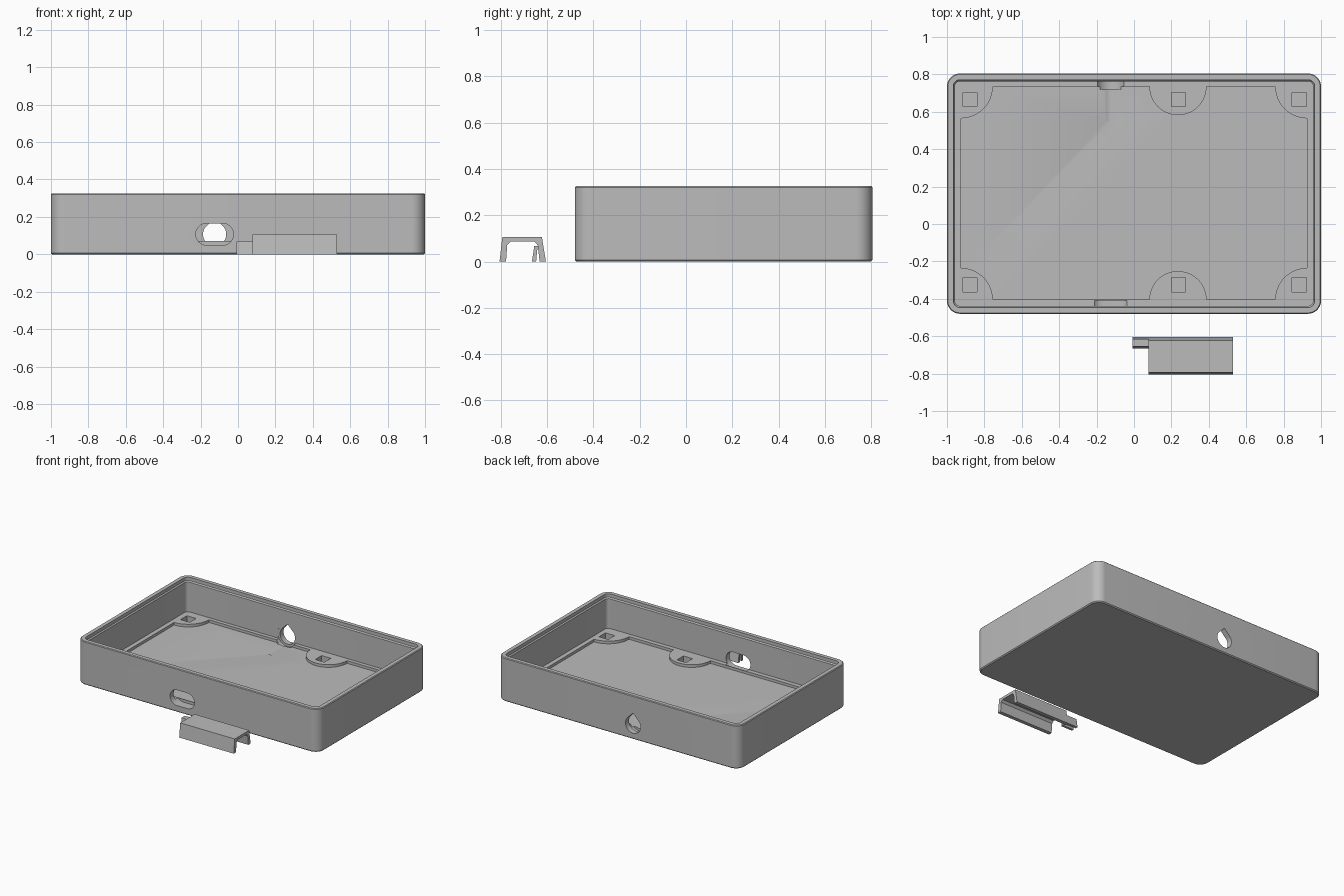
import bpy, bmesh
from math import sin, cos, pi, radians
from mathutils import Vector

if "Cube" in bpy.data.objects:
    bpy.data.objects.remove(bpy.data.objects["Cube"])

grey = bpy.data.materials.new("plain grey")
grey.use_nodes = True
grey.diffuse_color = (0.5, 0.5, 0.5, 1)
grey.node_tree.nodes["Principled BSDF"].inputs["Base Color"].default_value = (0.5, 0.5, 0.5, 1)

MID_Y, HALF_Y = 0.1625, 0.6425      # tray centre and half depth
TOP, LEDGE, FLOOR = 0.325, 0.07, 0.05
HOLE_X, HOLE_Z = -0.125, 0.107


def finish(name, bm):
    bmesh.ops.recalc_face_normals(bm, faces=bm.faces)
    mesh = bpy.data.meshes.new(name)
    bm.to_mesh(mesh)
    bm.free()
    mesh.materials.append(grey)
    ob = bpy.data.objects.new(name, mesh)
    bpy.context.collection.objects.link(ob)
    return ob


def loft(name, rings):
    """Skin a stack of equal point rings and cap both ends."""
    bm = bmesh.new()
    loops = [[bm.verts.new(p) for p in ring] for ring in rings]
    n = len(loops[0])
    for a, b in zip(loops, loops[1:]):
        for i in range(n):
            j = (i + 1) % n
            bm.faces.new((a[i], a[j], b[j], b[i]))
    bm.faces.new(loops[0])
    bm.faces.new(loops[-1])
    return finish(name, bm)


def prism(name, outline, axis, start, end):
    """Extrude a 2D outline along the given axis."""
    def place(p, t):
        v = list(p)
        v.insert("xyz".index(axis), t)
        return Vector(v)
    return loft(name, [[place(p, t) for p in outline] for t in (start, end)])


def arc(cx, cy, r, a0, a1, steps=16):
    angles = [radians(a0 + (a1 - a0) * i / steps) for i in range(steps + 1)]
    return [(cx + r * cos(a), cy + r * sin(a)) for a in angles]


def rounded_ring(inset, radius, z):
    hx, hy = 1 - inset - radius, HALF_Y - inset - radius
    pts = []
    for k, (sx, sy) in enumerate(((1, 1), (-1, 1), (-1, -1), (1, -1))):
        pts += arc(sx * hx, MID_Y + sy * hy, radius, 90 * k, 90 * k + 90, 10)
    return [(x, y, z) for x, y in pts]


def teardrop(r):
    return arc(HOLE_X, HOLE_Z, r, 135, 405, 36) + [(HOLE_X, HOLE_Z + r * 2 ** 0.5)]


def cut(target, cutter):
    mod = target.modifiers.new("cut", "BOOLEAN")
    mod.operation, mod.solver, mod.object = "DIFFERENCE", "EXACT", cutter
    bpy.context.view_layer.objects.active = target
    bpy.ops.object.modifier_apply(modifier=mod.name)
    bpy.data.objects.remove(cutter)


def shade(ob):
    bpy.ops.object.select_all(action="DESELECT")
    ob.select_set(True)
    bpy.context.view_layer.objects.active = ob
    bpy.ops.object.shade_smooth_by_angle(angle=radians(30))


# Tray shell: chamfered outside, shallow step inside the rim, down to the ledge
tray = loft("tray", [
    rounded_ring(0.007, 0.063, 0),
    rounded_ring(0, 0.07, 0.007),
    rounded_ring(0, 0.07, TOP - 0.005),
    rounded_ring(0.005, 0.065, TOP),
    rounded_ring(0.034, 0.036, TOP),
    rounded_ring(0.034, 0.036, TOP - 0.025),
    rounded_ring(0.042, 0.028, TOP - 0.033),
    rounded_ring(0.042, 0.028, LEDGE),
])

# Floor pocket, leaving a ledge with quarter-round and half-round pads
X, Y0, Y1, R, MID_X, MID_R = 0.925, -0.405, 0.735, 0.17, 0.235, 0.153
pocket = (arc(-X, Y0, R, 90, 0) + arc(MID_X, Y0, MID_R, 180, 0, 28)
          + arc(X, Y0, R, 180, 90) + arc(X, Y1, R, 270, 180)
          + arc(MID_X, Y1, MID_R, 360, 180, 28) + arc(-X, Y1, R, 0, -90))
cut(tray, prism("pocket_cutter", pocket, "z", FLOOR, LEDGE + 0.05))

# Square sockets in the pads
for x in (-0.877, MID_X + 0.003, 0.883):
    for y in (-0.325, 0.665):
        h = 0.038
        square = [(x - h, y - h), (x + h, y - h), (x + h, y + h), (x - h, y + h)]
        cut(tray, prism("socket_cutter", square, "z", 0.025, LEDGE + 0.05))

# Teardrop cable hole in the back wall with a groove in the floor
cut(tray, prism("cable_cutter", teardrop(0.062), "y", 0.55, 0.9))
cut(tray, prism("relief_cutter", teardrop(0.08), "y", 0.72, 0.764))

# Oblong opening in the front wall
slot = (arc(HOLE_X + 0.043, HOLE_Z, 0.058, -90, 90)
        + arc(HOLE_X - 0.043, HOLE_Z, 0.058, 90, 270))
cut(tray, prism("slot_cutter", slot, "y", -0.6, -0.41))
shade(tray)

# Loose clip: a tapered channel lying open side down
channel = [(-0.805, 0), (-0.793, 0.105), (-0.622, 0.105), (-0.605, 0),
           (-0.632, 0), (-0.640, 0.070), (-0.655, 0.086),
           (-0.757, 0.086), (-0.772, 0.070), (-0.777, 0)]
prism("clip", channel, "x", 0.077, 0.528)

# Small narrow channel tab at the end of the clip
tab = [(-0.665, 0), (-0.655, 0.068), (-0.616, 0.068), (-0.605, 0),
       (-0.624, 0), (-0.630, 0.052), (-0.642, 0.052), (-0.647, 0)]
prism("clip_tab", tab, "x", -0.008, 0.085)
